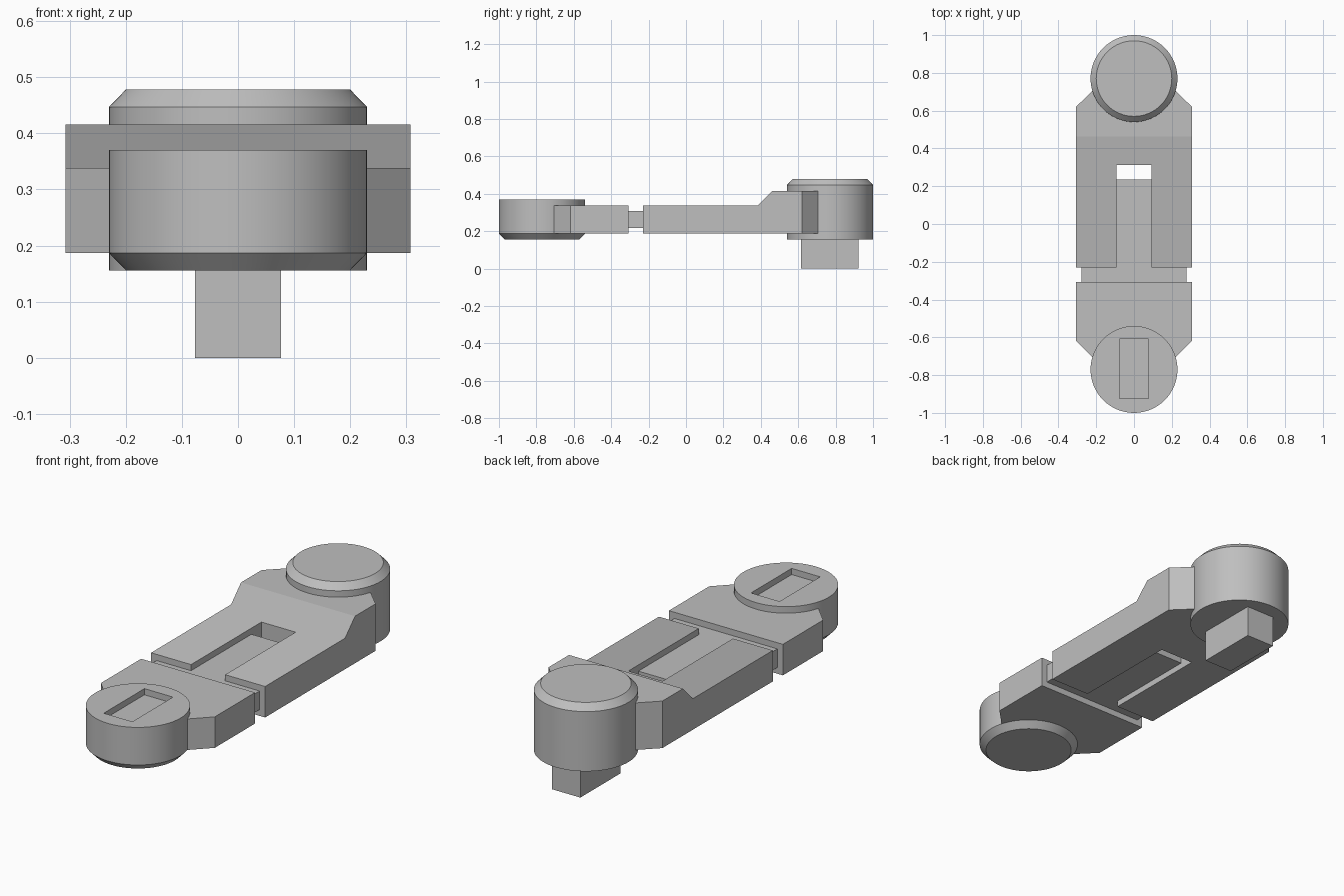
import bpy, bmesh, math
from mathutils import Matrix

default = bpy.data.objects.get("Cube")
if default:
    bpy.data.objects.remove(default, do_unlink=True)

GREY = (0.52, 0.52, 0.52, 1.0)
grey = bpy.data.materials.new("plain grey")
grey.use_nodes = True
grey.diffuse_color = GREY
grey.node_tree.nodes["Principled BSDF"].inputs["Base Color"].default_value = GREY


def finish(name, bm, smooth=False):
    bmesh.ops.recalc_face_normals(bm, faces=bm.faces[:])
    mesh = bpy.data.meshes.new(name)
    bm.to_mesh(mesh)
    bm.free()
    mesh.materials.append(grey)
    obj = bpy.data.objects.new(name, mesh)
    bpy.context.collection.objects.link(obj)
    bpy.ops.object.select_all(action='DESELECT')
    obj.select_set(True)
    bpy.context.view_layer.objects.active = obj
    if smooth:
        bpy.ops.object.shade_smooth_by_angle(angle=math.radians(30))
    return obj


def box(name, x, y, z):
    """Box from (min, max) pairs."""
    bm = bmesh.new()
    bmesh.ops.create_cube(bm, size=1)
    for v in bm.verts:
        v.co = [r[0] if c < 0 else r[1] for c, r in zip(v.co, (x, y, z))]
    return finish(name, bm)


def plate(name, half, z0, top, cuts=()):
    """Mirror a half outline in x, extrude it up to the height top(y)."""
    outline = half + [(-x, y) for x, y in reversed(half)]
    bm = bmesh.new()
    bm.faces.new([bm.verts.new((x, y, z0)) for x, y in outline])
    for y in cuts:
        bmesh.ops.bisect_plane(bm, geom=bm.verts[:] + bm.edges[:] + bm.faces[:],
                               plane_co=(0, y, 0), plane_no=(0, 1, 0))
    ext = bmesh.ops.extrude_face_region(bm, geom=bm.faces[:], use_keep_orig=True)
    for v in ext["geom"]:
        if isinstance(v, bmesh.types.BMVert):
            v.co.z = top(v.co.y)
    bmesh.ops.dissolve_limit(bm, angle_limit=math.radians(1),
                             verts=bm.verts[:], edges=bm.edges[:])
    return finish(name, bm)


def boss(name, y, profile, sides=64):
    """Round boss from (radius, z) rings, closed at both ends."""
    bm = bmesh.new()
    rings = []
    for r, z in profile:
        rings.append([bm.verts.new((r * math.cos(2 * math.pi * i / sides),
                                    y + r * math.sin(2 * math.pi * i / sides), z))
                      for i in range(sides)])
    for a, b in zip(rings, rings[1:]):
        for i in range(sides):
            j = (i + 1) % sides
            bm.faces.new((a[i], a[j], b[j], b[i]))
    bm.faces.new(rings[0])
    bm.faces.new(rings[-1])
    return finish(name, bm, smooth=True)


# Rear body: slotted plate with a raised, sloped back end
def rear_height(y):
    t = min(max((y - 0.385) / 0.077, 0), 1)
    return 0.338 + t * 0.078


plate("rear_body",
      [(0.092, 0.312), (0.092, -0.23), (0.307, -0.23), (0.307, 0.62), (0.217, 0.708)],
      0.187, rear_height, cuts=(0.385, 0.462))

# Front body: flat plate with clipped front corners
plate("front_body", [(0.217, -0.708), (0.307, -0.617), (0.307, -0.307)],
      0.187, lambda y: 0.338)

# Thinner neck and sliding tongue, in one T-shaped plate
plate("neck_and_tongue",
      [(0.277, -0.32), (0.277, -0.22), (0.092, -0.22), (0.092, 0.235)],
      0.217, lambda y: 0.308)

# Rear boss with chamfered top, and the square peg beneath it
boss("rear_boss", 0.77, [(0.23, 0.156), (0.23, 0.447), (0.2, 0.478)])
box("peg", (-0.077, 0.077), (0.615, 0.923), (0.0, 0.17))

# Front boss with chamfered base and a shallow pocket for a peg
front = boss("front_boss", -0.77, [(0.2, 0.156), (0.23, 0.187), (0.23, 0.37)])
cutter = box("pocket_cutter", (-0.077, 0.077), (-0.923, -0.61), (0.34, 0.45))
cutter.hide_render = True
mod = front.modifiers.new("pocket", 'BOOLEAN')
mod.operation = 'DIFFERENCE'
mod.solver = 'EXACT'
mod.object = cutter
bpy.context.view_layer.objects.active = front
bpy.ops.object.modifier_apply(modifier=mod.name)
bpy.data.objects.remove(cutter, do_unlink=True)
